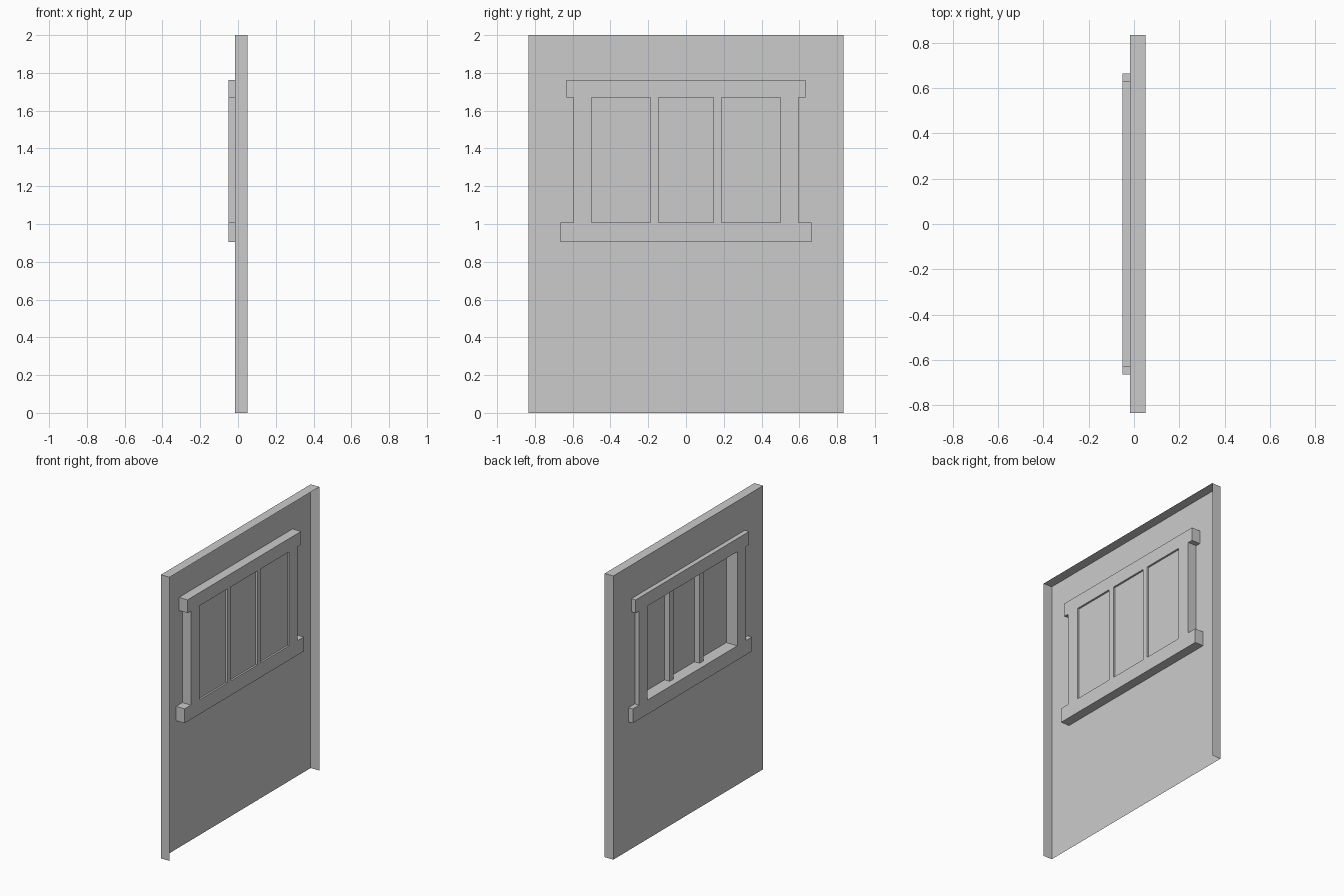
import bpy
import bmesh

if "Cube" in bpy.data.objects:
    bpy.data.objects.remove(bpy.data.objects["Cube"], do_unlink=True)

# One plain grey for everything
GREY = (0.6, 0.6, 0.6, 1)
grey = bpy.data.materials.new("plain grey")
grey.diffuse_color = GREY
grey.use_nodes = True
grey.node_tree.nodes["Principled BSDF"].inputs["Base Color"].default_value = GREY

WALL_BACK, WALL_FRONT = -0.017, 0.05
TRIM_BACK, TRIM_FRONT = -0.05, 0.049
GLASS_X, MULLION_BACK = 0.036, -0.004
HALF_WIDTH, HEIGHT = 0.834, 2.0
OPEN_Y, OPEN_LOW, OPEN_HIGH = 0.5, 1.007, 1.67


def rect(half, low, high):
    return [(-half, low), (half, low), (half, high), (-half, high)]


def flat(loops, x):
    """Fill nested outlines in the plane at x, facing -x."""
    bm = bmesh.new()
    edges = []
    for loop in loops:
        verts = [bm.verts.new((x, y, z)) for y, z in loop]
        edges += [bm.edges.new((a, b)) for a, b in zip(verts, verts[1:] + verts[:1])]
    bmesh.ops.triangle_fill(bm, use_beauty=True, use_dissolve=False,
                            edges=edges, normal=(-1, 0, 0))
    for f in bm.faces:
        f.normal_update()
        if f.normal.x > 0:
            f.normal_flip()
    return bm


def extrude(bm, depth):
    """Turn a flat sheet into a solid reaching towards +x."""
    res = bmesh.ops.extrude_face_region(bm, geom=bm.faces[:], use_keep_orig=True)
    verts = [g for g in res["geom"] if isinstance(g, bmesh.types.BMVert)]
    bmesh.ops.translate(bm, verts=verts, vec=(depth, 0, 0))
    bmesh.ops.recalc_face_normals(bm, faces=bm.faces[:])


def finish(name, bm):
    mesh = bpy.data.meshes.new(name)
    bm.to_mesh(mesh)
    bm.free()
    mesh.materials.append(grey)
    obj = bpy.data.objects.new(name, mesh)
    bpy.context.collection.objects.link(obj)
    return obj


# Wall sheet, folded forward at the top and both ends, open at the front and bottom
bm = flat([rect(HALF_WIDTH, 0, HEIGHT), rect(0.55, 0.95, 1.72)], WALL_BACK)
rim = [e for e in bm.edges if e.is_boundary and (
    all(abs(v.co.y) > 0.8 for v in e.verts) and abs(e.verts[0].co.y - e.verts[1].co.y) < 0.01
    or all(v.co.z > 1.9 for v in e.verts))]
res = bmesh.ops.extrude_edge_only(bm, edges=rim)
bmesh.ops.translate(bm, vec=(WALL_FRONT - WALL_BACK, 0, 0),
                    verts=[g for g in res["geom"] if isinstance(g, bmesh.types.BMVert)])
for f in bm.faces:
    f.normal_update()
    c = f.calc_center_median()
    if abs(f.normal.y) > 0.5 and f.normal.y * c.y < 0 or f.normal.z < -0.5:
        f.normal_flip()
finish("wall", bm)

# Window frame with wider head and sill, built through the wall
half = [(0.664, 0.906), (0.664, OPEN_LOW), (0.595, OPEN_LOW),
        (0.595, OPEN_HIGH), (0.632, OPEN_HIGH), (0.632, 1.763)]
outline = half + [(-y, z) for y, z in reversed(half)]
bm = flat([outline, rect(OPEN_Y, OPEN_LOW, OPEN_HIGH)], TRIM_BACK)
extrude(bm, TRIM_FRONT - TRIM_BACK)
finish("window_frame", bm)

# Two mullions
for side, name in ((-1, "right_mullion"), (1, "left_mullion")):
    bm = flat([rect(0.021, OPEN_LOW, OPEN_HIGH)], MULLION_BACK)
    extrude(bm, TRIM_FRONT - MULLION_BACK)
    finish(name, bm).location.y = side * 0.167

# Window pane
finish("window_pane", flat([rect(OPEN_Y, OPEN_LOW, OPEN_HIGH)], GLASS_X))
